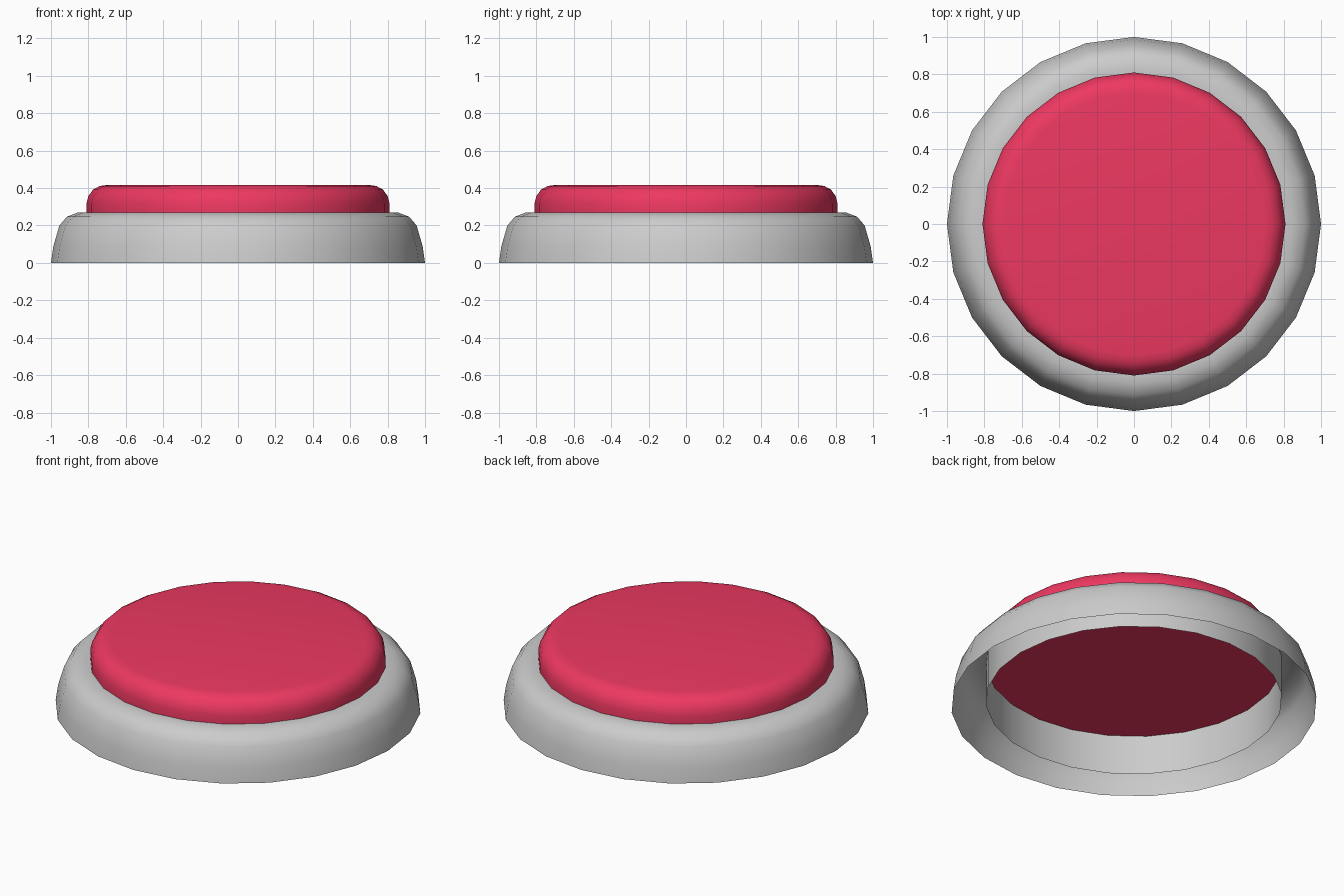
import bpy, bmesh, math

if "Cube" in bpy.data.objects:
    bpy.data.objects.remove(bpy.data.objects["Cube"])

SIDES = 24


def lathe(name, profile, cap_ends=False, color=None):
    """Revolve an (r, z) profile about z; optionally cap the first and last rings."""
    bm = bmesh.new()
    rings = []
    for r, z in profile:
        rings.append([bm.verts.new((r * math.cos(2 * math.pi * i / SIDES),
                                    r * math.sin(2 * math.pi * i / SIDES), z))
                      for i in range(SIDES)])
    for a, b in zip(rings, rings[1:]):
        for i in range(SIDES):
            j = (i + 1) % SIDES
            bm.faces.new((a[i], a[j], b[j], b[i]))
    if cap_ends:
        bm.faces.new(rings[0][::-1])
        bm.faces.new(rings[-1])
    mesh = bpy.data.meshes.new(name)
    bm.to_mesh(mesh)
    bm.free()
    obj = bpy.data.objects.new(name, mesh)
    bpy.context.collection.objects.link(obj)
    if color:
        mat = bpy.data.materials.new(name + "_paint")
        mat.diffuse_color = color
        mat.use_nodes = True
        mat.node_tree.nodes["Principled BSDF"].inputs["Base Color"].default_value = mat.diffuse_color
        mesh.materials.append(mat)
    bpy.ops.object.select_all(action='DESELECT')
    obj.select_set(True)
    bpy.context.view_layer.objects.active = obj
    bpy.ops.object.shade_smooth_by_angle(angle=math.radians(40))
    return obj


# Housing: rounded outer shell, flat lip, inner sleeve; hollow and open underneath
lathe("button_housing", [(1.0, 0), (0.987, 0.09), (0.955, 0.2), (0.915, 0.247),
                         (0.855, 0.27), (0.81, 0.27), (0.81, 0.03)])

# Push cap: closed disc with a rounded top edge
lathe("push_cap", [(0.81, 0.268), (0.81, 0.318), (0.80, 0.357), (0.775, 0.392),
                   (0.74, 0.411), (0.70, 0.417)],
      cap_ends=True, color=(0.85, 0.04, 0.12, 1))
